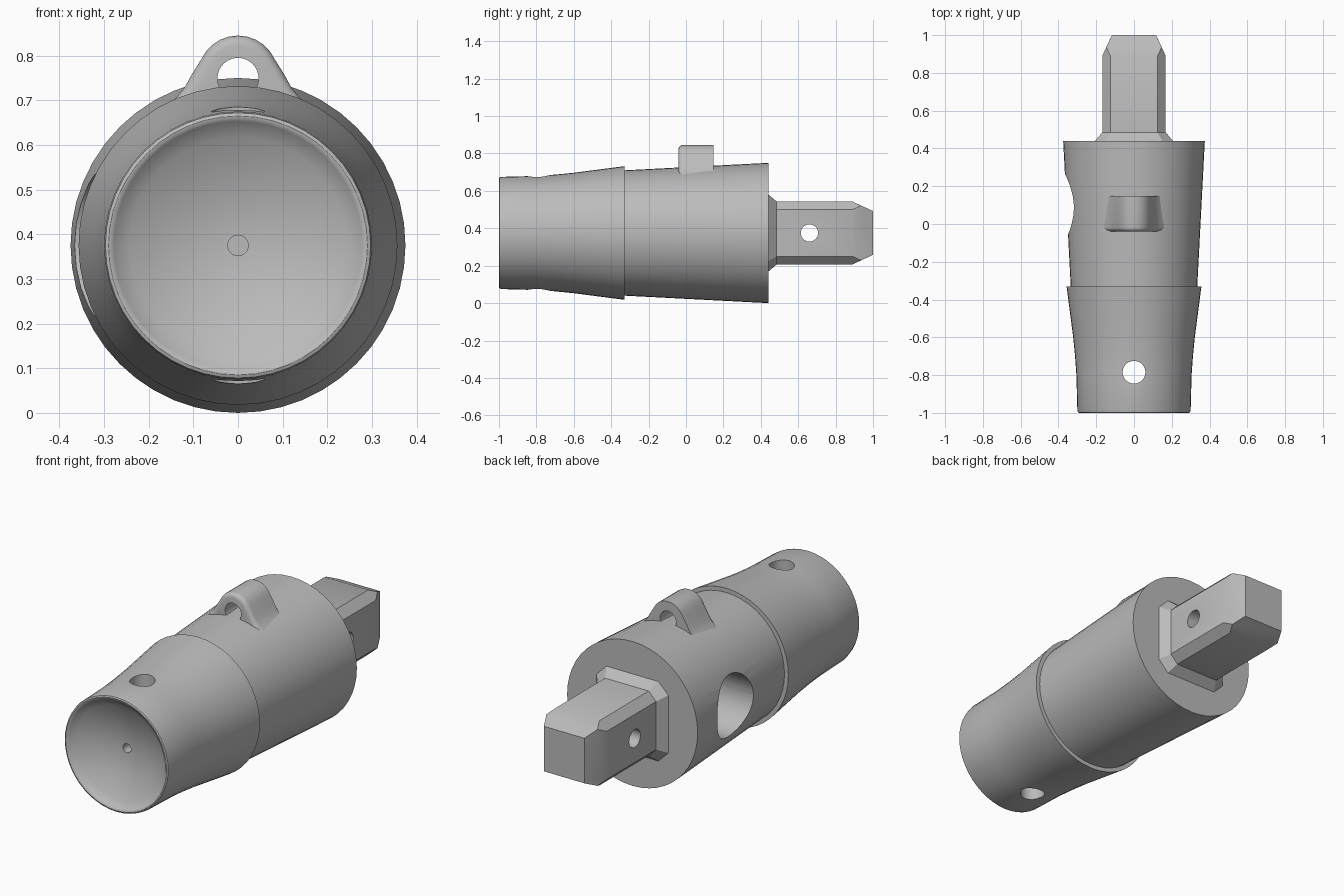
import bpy, bmesh, math
from mathutils import Matrix, Vector

AXIS_Z = 0.375

cube = bpy.data.objects.get("Cube")
if cube:
    bpy.data.objects.remove(cube, do_unlink=True)

grey = bpy.data.materials.new("plain_grey")
grey.use_nodes = True
grey.diffuse_color = (0.5, 0.5, 0.5, 1)
grey.node_tree.nodes["Principled BSDF"].inputs["Base Color"].default_value = (0.5, 0.5, 0.5, 1)


def make_object(name, bm):
    bmesh.ops.recalc_face_normals(bm, faces=bm.faces)
    mesh = bpy.data.meshes.new(name)
    bm.to_mesh(mesh)
    bm.free()
    obj = bpy.data.objects.new(name, mesh)
    mesh.materials.append(grey)
    bpy.context.collection.objects.link(obj)
    return obj


def revolve(name, profile, steps=48):
    """Spin (y, radius) points about the long axis."""
    bm = bmesh.new()
    verts = [bm.verts.new((0, y, AXIS_Z + r)) for y, r in profile]
    edges = [bm.edges.new(pair) for pair in zip(verts, verts[1:])]
    bmesh.ops.spin(bm, geom=verts + edges, cent=(0, 0, AXIS_Z), axis=(0, 1, 0),
                   angle=math.tau, steps=steps)
    bmesh.ops.remove_doubles(bm, verts=bm.verts, dist=0.0005)
    return make_object(name, bm)


def octagon(y, half, cut):
    """Square section with chamfered corners."""
    return [(sx * a, y, AXIS_Z + sz * b) for sx in (-1, 1) for sz in (-1, 1)
            for a, b in ((half, half - cut), (half - cut, half))]


def hull(name, points):
    bm = bmesh.new()
    for p in points:
        bm.verts.new(p)
    bmesh.ops.remove_doubles(bm, verts=bm.verts, dist=0.0005)
    bmesh.ops.convex_hull(bm, input=bm.verts)
    bmesh.ops.dissolve_limit(bm, angle_limit=0.03, verts=bm.verts, edges=bm.edges)
    return make_object(name, bm)


def drill(obj, center, direction, radius, depth, sides=40):
    """Cut a round hole centred on a point."""
    bm = bmesh.new()
    turn = Vector((0, 0, 1)).rotation_difference(Vector(direction)).to_matrix().to_4x4()
    bmesh.ops.create_cone(bm, cap_ends=True, segments=sides, radius1=radius, radius2=radius,
                          depth=depth, matrix=Matrix.Translation(center) @ turn)
    cutter = make_object("hole_cutter", bm)
    cutter.hide_render = True
    mod = obj.modifiers.new("hole", 'BOOLEAN')
    mod.operation = 'DIFFERENCE'
    mod.solver = 'EXACT'
    mod.object = cutter
    bpy.context.view_layer.objects.active = obj
    bpy.ops.object.modifier_apply(modifier=mod.name)
    bpy.data.objects.remove(cutter, do_unlink=True)


def smooth(obj, degrees=30):
    bpy.ops.object.select_all(action='DESELECT')
    obj.select_set(True)
    bpy.context.view_layer.objects.active = obj
    bpy.ops.object.shade_smooth_by_angle(angle=math.radians(degrees))


# Body: shallow dish, rounded rim, flared sleeve, step and rear taper
dish = [(-0.91 - 0.075 * (i / 10) ** 2, 0.27 * i / 10) for i in range(11)]
rim = [(-0.994, 0.278), (-0.999, 0.285), (-1, 0.29), (-0.997, 0.297), (-0.985, 0.3)]
sleeve = [(-0.8, 0.305), (-0.7, 0.312), (-0.6, 0.322), (-0.5, 0.335), (-0.4, 0.348), (-0.33, 0.357)]
rear = [(-0.33, 0.335), (0.44, 0.375), (0.44, 0)]
body = revolve("body", dish + rim + sleeve + rear)
drill(body, (0, -0.785, AXIS_Z), (0, 0, 1), 0.06, 1)
drill(body, (0, -0.85, AXIS_Z), (0, 1, 0), 0.023, 0.3, 24)
drill(body, (-0.25, 0.105, AXIS_Z), (1, 0, 0), 0.16, 0.6, 48)
smooth(body)

# Collar at the foot of the square drive
hull("drive_collar", octagon(0.43, 0.215, 0.06) + octagon(0.485, 0.168, 0.043))

# Square drive with chamfered edges and a tapered tip
drive = hull("square_drive", octagon(0.45, 0.168, 0.043) + octagon(0.89, 0.168, 0.043)
             + octagon(0.936, 0.1465, 0) + octagon(1, 0.117, 0))
drill(drive, (0, 0.66, AXIS_Z), (1, 0, 0), 0.046, 1)
smooth(drive)

# Eyelet: arched lug with concave flanks, rounded on its front edge
flank = [(0.165, 0.6), (0.165, 0.682), (0.14, 0.704), (0.12, 0.728), (0.104, 0.757)]
arc = [(0.09 * math.cos(a), 0.755 + 0.09 * math.sin(a))
       for a in (math.radians(25 + 13 * i) for i in range(11))]
outline = flank + arc + [(-x, z) for x, z in reversed(flank)]
bm = bmesh.new()
front = bm.faces.new([bm.verts.new((x, -0.04, z)) for x, z in outline])
out = bmesh.ops.extrude_face_region(bm, geom=[front], use_keep_orig=True)
moved = [v for v in out["geom"] if isinstance(v, bmesh.types.BMVert)]
bmesh.ops.translate(bm, verts=moved, vec=(0, 0.187, 0))
bmesh.ops.recalc_face_normals(bm, faces=bm.faces)
front_edges = [e for e in bm.edges if all(v.co.y < 0 for v in e.verts)]
bmesh.ops.bevel(bm, geom=front_edges, offset=0.022, segments=4, profile=0.5, affect='EDGES')
eyelet = make_object("eyelet", bm)
drill(eyelet, (0, 0.05, 0.749), (0, 1, 0), 0.046, 0.6)
smooth(eyelet, 35)
